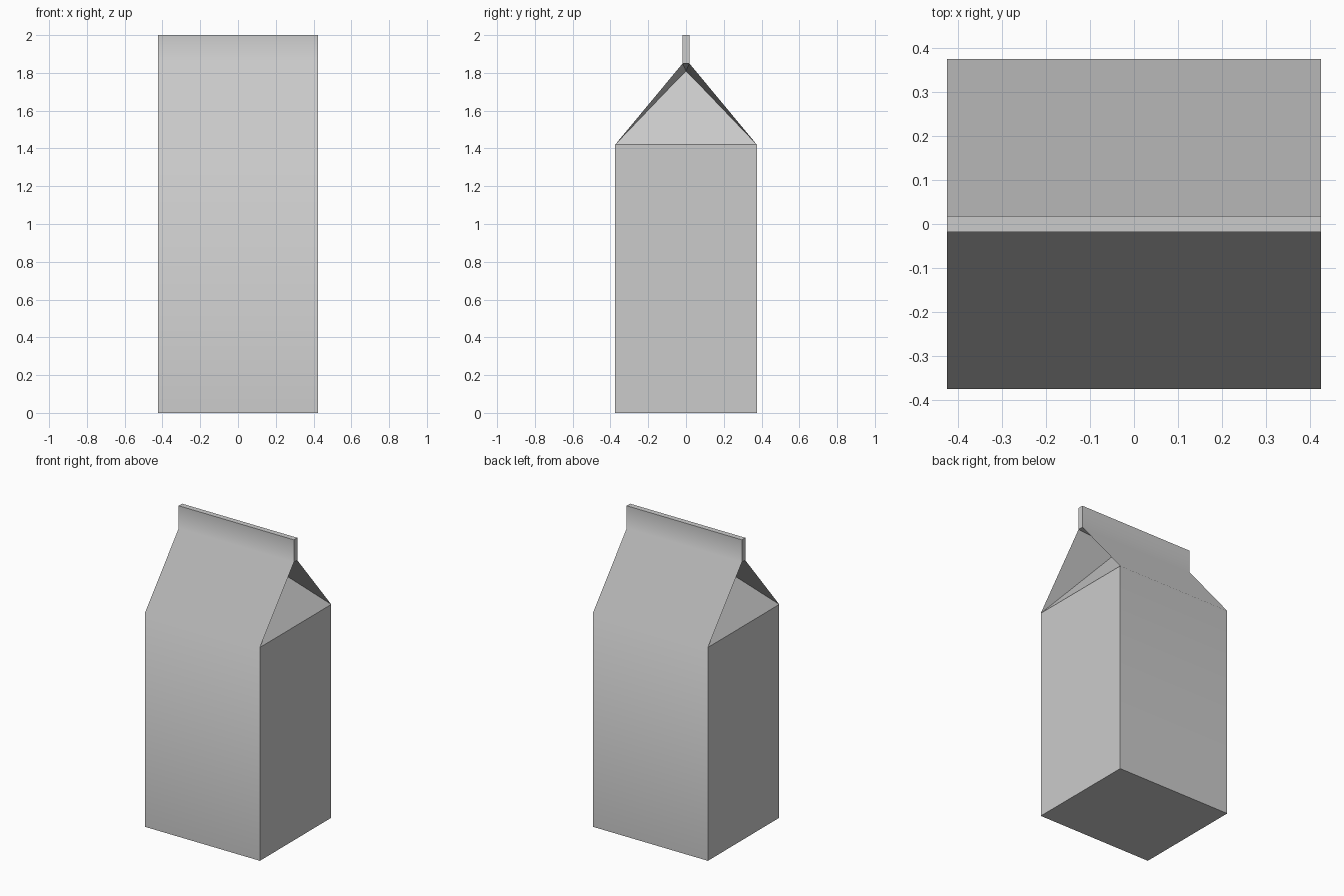
import bpy, bmesh, math

if "Cube" in bpy.data.objects:
    bpy.data.objects.remove(bpy.data.objects["Cube"])

W = 0.424                      # half width along x
# Half profile (y, z): base, shoulder, foot of the top seam, top of the seam
HALF = [(0.375, 0), (0.375, 1.42), (0.018, 1.85), (0.018, 2.0)]

bm = bmesh.new()

# Corner points of the front (-1) and back (1) walls at both ends
v = {(sx, sy, i): bm.verts.new((sx * W, sy * y, z))
     for sx in (-1, 1) for sy in (-1, 1) for i, (y, z) in enumerate(HALF)}

# Front and back sheets: wall, sloping roof, seam
for sy in (-1, 1):
    for i in range(3):
        bm.faces.new([v[-1, sy, i], v[1, sy, i], v[1, sy, i + 1], v[-1, sy, i + 1]])

# Base and top of the seam
for i in (0, 3):
    bm.faces.new([v[-1, -1, i], v[1, -1, i], v[1, 1, i], v[-1, 1, i]])

# Ends: side wall, tucked-in gable, fold panels, seam end
for sx in (-1, 1):
    apex = bm.verts.new((sx * (W - 0.298), 0, 1.81))
    tuck = {sy: bm.verts.new((sx * (W - 0.284), sy * 0.035, 1.775)) for sy in (-1, 1)}
    for i in (0, 2):
        bm.faces.new([v[sx, -1, i], v[sx, 1, i], v[sx, 1, i + 1], v[sx, -1, i + 1]])
    bm.faces.new([v[sx, -1, 1], v[sx, 1, 1], tuck[1], tuck[-1]])
    bm.faces.new([tuck[-1], tuck[1], apex])
    bm.faces.new([v[sx, -1, 2], v[sx, 1, 2], apex])
    for sy in (-1, 1):
        bm.faces.new([v[sx, sy, 1], v[sx, sy, 2], tuck[sy]])
        bm.faces.new([v[sx, sy, 2], apex, tuck[sy]])

bmesh.ops.recalc_face_normals(bm, faces=bm.faces)

# Soft bends along the front and back sheets, crisp folds everywhere else
for f in bm.faces:
    f.smooth = True
for e in bm.edges:
    soft = all(abs(f.normal.x) < 0.01 for f in e.link_faces)
    e.smooth = soft and e.calc_face_angle(0) < math.radians(45)

mesh = bpy.data.meshes.new("carton")
bm.to_mesh(mesh)
bm.free()
bpy.context.collection.objects.link(bpy.data.objects.new("carton", mesh))
